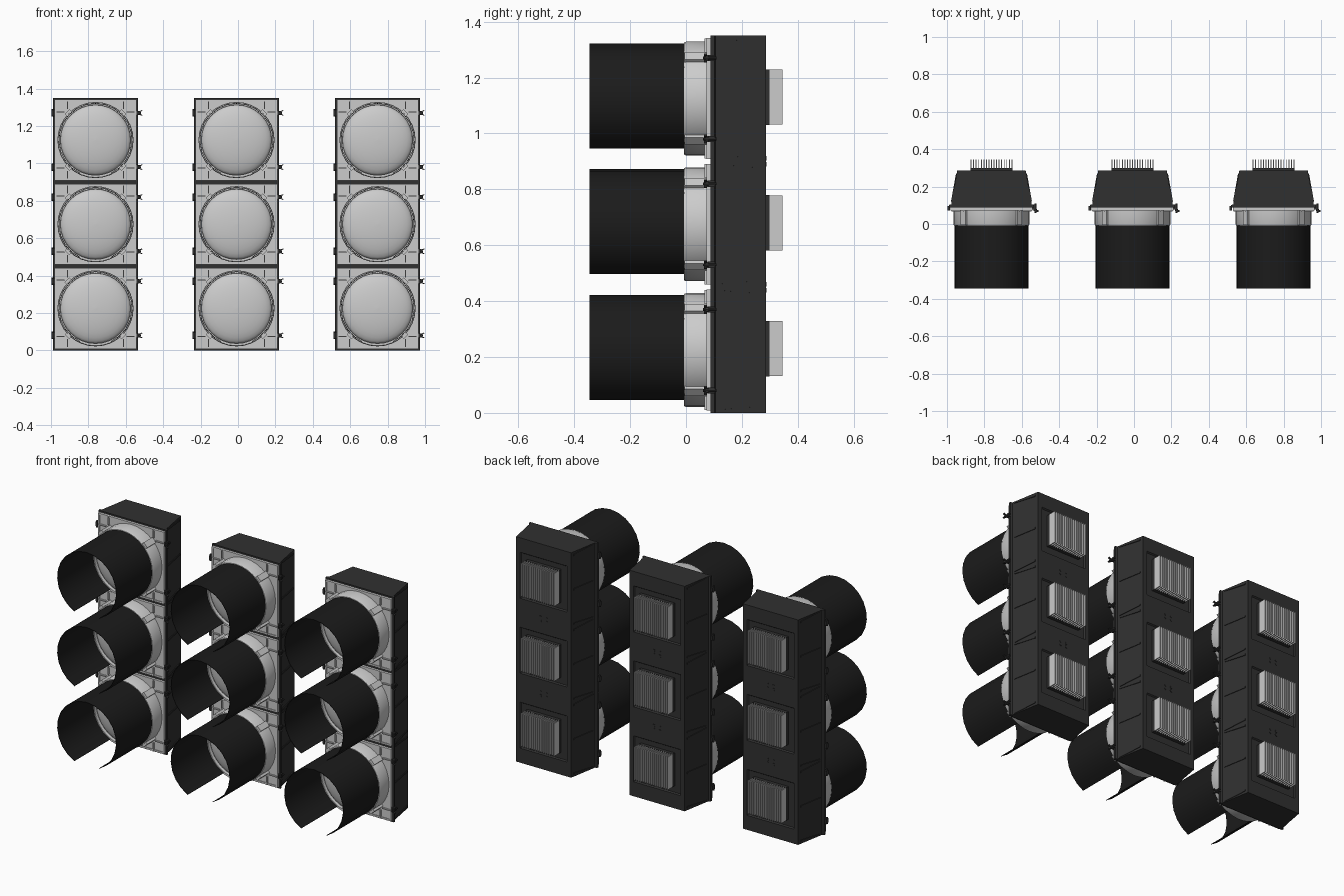
import bpy, bmesh, math
from mathutils import Matrix, Vector

if "Cube" in bpy.data.objects:
    bpy.data.objects.remove(bpy.data.objects["Cube"])

LIGHT_X = (-0.762, -0.008, 0.746)
SECTION_Z = (0.225, 0.675, 1.125)


def material(name, v):
    m = bpy.data.materials.new(name)
    m.diffuse_color = (v, v, v, 1)
    m.use_nodes = True
    m.node_tree.nodes["Principled BSDF"].inputs["Base Color"].default_value = m.diffuse_color
    return m


BODY = material("dark_housing", 0.03)
HOOD = material("black_hood", 0.011)


def to_mesh(name, bm, mat=None, smooth=False):
    bmesh.ops.recalc_face_normals(bm, faces=bm.faces)
    me = bpy.data.meshes.new(name)
    bm.to_mesh(me)
    bm.free()
    if mat:
        me.materials.append(mat)
    if smooth:
        me.shade_smooth()
        me.set_sharp_from_angle(angle=math.radians(35))
    return me


def place(me, x, z, label):
    ob = bpy.data.objects.new(f"{me.name}_{label}", me)
    ob.location = (x, 0, z)
    bpy.context.collection.objects.link(ob)


def box(bm, centre, size, rot=None):
    m = Matrix.Translation(centre) @ (rot or Matrix()) @ Matrix.Diagonal((*size, 1))
    bmesh.ops.create_cube(bm, size=1, matrix=m)


def rod(bm, centre, r, depth, axis, sides=8):
    rot = Matrix.Rotation(math.pi / 2, 4, axis) if axis != 'Z' else Matrix()
    bmesh.ops.create_cone(bm, cap_ends=True, segments=sides, radius1=r, radius2=r,
                          depth=depth, matrix=Matrix.Translation(centre) @ rot)


def lathe(bm, profile, start=0.0, sweep=math.tau, steps=24, closed=False):
    """Sweep (radius, y) points about the y axis; angle 0 points down."""
    full = sweep > 6.28
    rings = []
    for i in range(steps if full else steps + 1):
        a = start + sweep * i / steps
        rings.append([bm.verts.new((r * math.sin(a), y, -r * math.cos(a))) for r, y in profile])
    n = len(profile)
    for i in range(steps):
        p, q = rings[i], rings[(i + 1) % len(rings)]
        for j in range(n if closed else n - 1):
            k = (j + 1) % n
            bm.faces.new((p[j], p[k], q[k], q[j]))
    if closed and not full:
        bm.faces.new(rings[0])
        bm.faces.new(rings[-1][::-1])


# housing: tapered tray with a front lip and shallow pockets behind each heat sink
def housing():
    bm = bmesh.new()
    half = [(0.227, 0.088), (0.227, 0.102), (0.215, 0.105), (0.183, 0.286)]
    prof = half + [(-x, y) for x, y in reversed(half)]
    levels = [0] + [z + d for z in SECTION_Z for d in (-0.165, 0.165)] + [1.35]
    rows = [[bm.verts.new((x, y, z)) for x, y in prof] for z in levels]
    pockets = []
    for i in range(len(rows) - 1):
        for j in range(8):
            k = (j + 1) % 8
            f = bm.faces.new((rows[i][j], rows[i][k], rows[i + 1][k], rows[i + 1][j]))
            if j == 3 and i % 2 == 1:
                pockets.append(f)
    bm.faces.new(rows[0])
    bm.faces.new(rows[-1][::-1])
    bmesh.ops.recalc_face_normals(bm, faces=bm.faces)
    bmesh.ops.inset_individual(bm, faces=pockets, thickness=0.038, depth=0)
    bmesh.ops.inset_individual(bm, faces=pockets, thickness=0.008, depth=-0.008)
    return to_mesh("housing", bm, BODY)


# ribs on the sloping sides
def side_ribs():
    bm = bmesh.new()
    for s in (-1, 1):
        for dz, tilt in ((0, 0), (0.212, -0.08), (-0.212, 0.08)):
            rot = Matrix.Rotation(s * 0.176, 4, 'Z') @ Matrix.Rotation(tilt, 4, 'X')
            box(bm, (s * 0.199, 0.195, dz), (0.008, 0.15, 0.009), rot)
    return to_mesh("side_ribs", bm, BODY)


# door: plate, border strips and corner ribs
def door():
    bm = bmesh.new()
    box(bm, (0, 0.084, 0), (0.436, 0.014, 0.432))
    for s in (-1, 1):
        box(bm, (s * 0.213, 0.079, 0), (0.01, 0.012, 0.432))
        box(bm, (0, 0.079, s * 0.211), (0.436, 0.012, 0.01))
        for t in (-1, 1):
            box(bm, (s * 0.15, 0.073, t * 0.19), (0.006, 0.012, 0.05))
            box(bm, (s * 0.19, 0.073, t * 0.15), (0.05, 0.012, 0.006))
    return to_mesh("door", bm)


# round bezel with four diagonal lugs
def bezel():
    bm = bmesh.new()
    lathe(bm, [(0.2, -0.008), (0.2035, 0.0), (0.2035, 0.08), (0.185, 0.08), (0.188, -0.008)],
          steps=32, closed=True)
    for i in range(4):
        a = math.radians(45 + 90 * i)
        box(bm, (0.207 * math.sin(a), 0.036, 0.207 * math.cos(a)), (0.035, 0.084, 0.016),
            Matrix.Rotation(a, 4, 'Y'))
    return to_mesh("bezel", bm, smooth=True)


# domed lens
def lens():
    bm = bmesh.new()
    prof = [(0.19 * math.sin(t), 0.02 - 0.05 * math.cos(t))
            for t in [math.pi / 2 * i / 8 for i in range(1, 9)]]
    lathe(bm, [(0.0005, -0.03)] + prof, steps=32)
    bmesh.ops.remove_doubles(bm, verts=bm.verts, dist=0.0003)
    return to_mesh("lens", bm, smooth=True)


# tunnel hood, open along the bottom
def hood():
    bm = bmesh.new()
    gap = math.radians(25)
    lathe(bm, [(0.197, -0.346), (0.197, -0.003), (0.194, -0.003), (0.194, -0.346)],
          gap, math.tau - 2 * gap, 20, True)
    return to_mesh("hood", bm, HOOD, True)


# hinges on the left, wing-nut latches on the right
def fasteners():
    bm = bmesh.new()
    for dz in (-0.145, 0.145):
        box(bm, (-0.229, 0.085, dz), (0.012, 0.025, 0.026))
        rod(bm, (-0.229, 0.08, dz), 0.006, 0.04, 'Z')
        box(bm, (0.226, 0.09, dz), (0.02, 0.026, 0.022))
        rod(bm, (0.235, 0.085, dz), 0.005, 0.05, 'X')
        rod(bm, (0.235, 0.075, dz), 0.009, 0.01, 'X')
        for s in (-1, 1):
            box(bm, (0.24, 0.07, dz + s * 0.009), (0.022, 0.012, 0.005),
                Matrix.Rotation(-s * 0.4, 4, 'Y'))
    return to_mesh("fasteners", bm, BODY)


# heat sink plate and fins
def sink_plate():
    bm = bmesh.new()
    box(bm, (0, 0.288, 0.005), (0.224, 0.022, 0.198))
    return to_mesh("heat_sink_plate", bm, BODY)


def sink_fins():
    bm = bmesh.new()
    n = 17
    for i in range(n):
        box(bm, (-0.109 + 0.218 * i / (n - 1), 0.321, 0.005), (0.005, 0.048, 0.197))
    return to_mesh("heat_sink_fins", bm)


# four small knockout plugs on the back between sections
def plugs():
    bm = bmesh.new()
    for s in (-1, 1):
        for t in (-1, 1):
            rod(bm, (s * 0.02, 0.286, t * 0.011), 0.008, 0.005, 'X', 10)
    return to_mesh("back_plugs", bm, BODY)


housing_mesh, plug_mesh = housing(), plugs()
section_parts = [f() for f in (side_ribs, door, bezel, lens, hood, fasteners, sink_plate, sink_fins)]

for x, side in zip(LIGHT_X, ("left", "middle", "right")):
    place(housing_mesh, x, 0, side)
    for z in (0.45, 0.9):
        place(plug_mesh, x, z, side)
    for z, row in zip(SECTION_Z, ("bottom", "centre", "top")):
        for me in section_parts:
            place(me, x, z, f"{side}_{row}")
